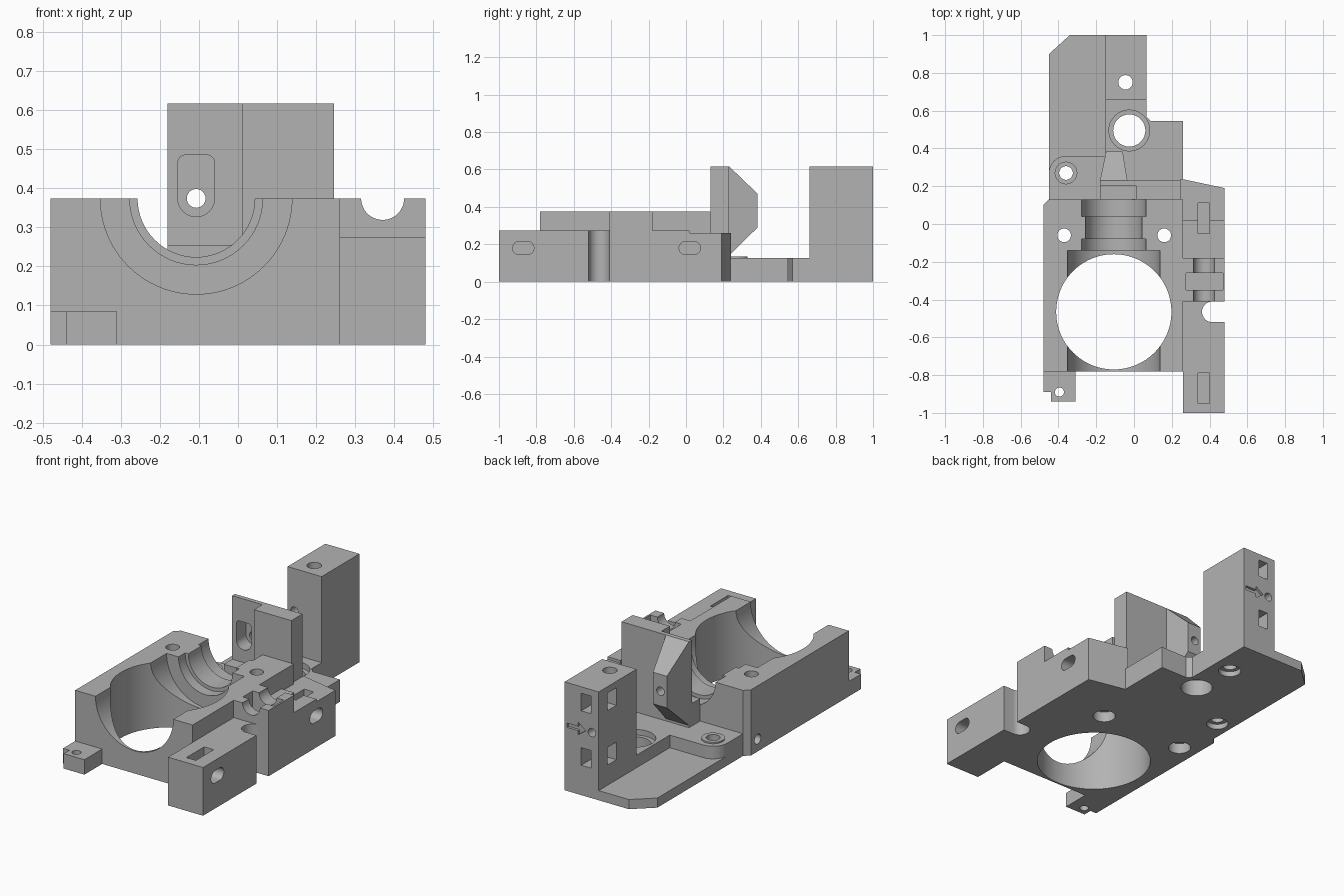
import bpy, bmesh
from math import sin, cos, pi, radians
from mathutils import Vector

cube = bpy.data.objects.get("Cube")
if cube:
    bpy.data.objects.remove(cube, do_unlink=True)

grey = bpy.data.materials.new("matte grey")
grey.use_nodes = True
grey.diffuse_color = (0.45, 0.45, 0.45, 1)
grey.node_tree.nodes["Principled BSDF"].inputs["Base Color"].default_value = (0.45, 0.45, 0.45, 1)


def make(name, bm):
    bmesh.ops.recalc_face_normals(bm, faces=bm.faces)
    mesh = bpy.data.meshes.new(name)
    bm.to_mesh(mesh)
    bm.free()
    mesh.materials.append(grey)
    ob = bpy.data.objects.new(name, mesh)
    bpy.context.collection.objects.link(ob)
    return ob


def prism(name, pts, lo, hi, axis="z"):
    """Extrude a flat outline along an axis."""
    place = {"x": lambda a, b, h: (h, a, b),
             "y": lambda a, b, h: (a, h, b),
             "z": lambda a, b, h: (a, b, h)}[axis]
    bm = bmesh.new()
    ends = [[bm.verts.new(place(a, b, h)) for a, b in pts] for h in (lo, hi)]
    for ring in ends:
        bm.faces.new(ring)
    n = len(pts)
    for i in range(n):
        j = (i + 1) % n
        bm.faces.new((ends[0][i], ends[0][j], ends[1][j], ends[1][i]))
    return make(name, bm)


def arc(cx, cy, r, start=0, end=360, n=16):
    return [(cx + r * cos(radians(start + (end - start) * i / n)),
             cy + r * sin(radians(start + (end - start) * i / n))) for i in range(n + 1)]


def box(name, x, y, z):
    return prism(name, [(x[0], y[0]), (x[1], y[0]), (x[1], y[1]), (x[0], y[1])], *z)


def rod(cx, cy, r, lo, hi, axis="z", n=48):
    return prism("cutter", arc(cx, cy, r, n=n)[:-1], lo, hi, axis)


def block(x, y, z):
    return box("cutter", x, y, z)


def cut(part, *cutters):
    """Subtract the cutters, bake the result, then remove the cutters."""
    for c in cutters:
        c.hide_render = True
        m = part.modifiers.new("cut", "BOOLEAN")
        m.operation, m.solver, m.object = "DIFFERENCE", "EXACT", c
    dg = bpy.context.evaluated_depsgraph_get()
    mesh = bpy.data.meshes.new_from_object(part.evaluated_get(dg))
    part.modifiers.clear()
    part.data = mesh
    for c in cutters:
        bpy.data.objects.remove(c, do_unlink=True)


parts = []


def add(ob, *cutters):
    if cutters:
        cut(ob, *cutters)
    parts.append(ob)


# Main body: vertical bore, stepped cradle along y, bolt holes
BX, TOP = -0.107, 0.374
body = prism("main_body", [(-.48, -.78), (.26, -.78), (.26, .13), (-.45, .13), (-.48, .10)], 0, TOP)
cutters = [rod(BX, -.465, .305, -.1, .6, n=96),
           rod(BX, TOP, .245, -.9, -.14, "y", 96),
           rod(BX, TOP, .15, -.2, .2, "y", 64),
           rod(BX, TOP, .17, -.2, -.08, "y", 64),
           rod(BX, TOP, .17, .04, .2, "y", 64),
           rod(.04, .07, .028, -.6, -.38, "x", 24)]
for x in (-.37, .16):
    cutters += [rod(x, -.06, .036, -.1, .6), rod(x, -.06, .06, -.1, .06)]
add(body, *cutters)

# Front tab with a small hole
add(prism("front_tab", [(-.48, -.78), (-.48, -.89), (-.44, -.89), (-.44, -.94), (-.31, -.94), (-.31, -.78)], 0, .085),
    rod(-.395, -.89, .024, -.1, .2))


# Side blocks with nut pockets and oval bolt slots
def oval(y):
    pts = arc(y + .022, .18, .035, -90, 90) + arc(y - .022, .18, .035, 90, 270)
    return prism("cutter", pts, .30, .6, "x")


def nut_slot(y):
    return block((.34, .40), (y - .08, y + .08), (.12, .5))


notch = [(.6, -.52)] + arc(.415, -.465, .055, 270, 90) + [(.6, -.41)]
add(box("front_side_block", (.26, .48), (-1, -.41), (0, .275)),
    prism("cutter", notch, -.1, .5), oval(-.87), nut_slot(-.87))
add(box("middle_side_block", (.26, .48), (-.41, -.18), (0, TOP)),
    rod(.37, TOP, .055, -.5, 0, "y"), block((.275, .47), (-.35, -.26), (.26, .5)))
add(box("rear_side_block", (.26, .48), (-.18, .02), (0, .275)), oval(.02), nut_slot(.03))
add(prism("rear_side_corner", [(.245, .13), (.26, .13), (.26, .02), (.48, .02), (.48, .19), (.245, .24)], 0, .26),
    oval(.02), nut_slot(.03))


# Back plate: thin base and raised deck
def plate_holes():
    return [rod(-.025, .495, .085, -.1, .4, n=64), rod(-.36, .27, .036, -.1, .4),
            rod(-.36, .27, .058, -.1, .03), rod(-.045, .75, .038, -.1, .9)]


right_edge = [(.065, .57), (.09, .545), (.26, .545), (.26, .13)]
add(prism("plate_base", [(-.45, .13), (-.45, .9), (-.34, 1), (.065, 1)] + right_edge, 0, .055),
    *plate_holes(), rod(-.045, .75, .06, -.1, .03))
add(prism("plate_deck", [(-.45, .13)] + arc(-.36, .27, .09, 180, 90)
          + [(-.15, .36), (-.15, .66), (.065, .66)] + right_edge, .055, .127),
    *plate_holes(), rod(-.025, .495, .108, .095, .2))
add(prism("bolt_boss", arc(-.36, .27, .06, n=32)[:-1], .12, .135), rod(-.36, .27, .036, -.1, .4))


# Upright wall with a shallow recess, and its tapered gusset
def wall_slot():
    pts = arc(BX, TOP, .047, 180, 360) + arc(BX + .027, .465, .02, 0, 90, 6) + arc(BX - .027, .465, .02, 90, 180, 6)
    return [prism("cutter", pts, .1, .29, "y"), rod(BX, TOP, .024, .1, .5, "y", 24)]


add(box("upright_wall", (-.18, .245), (.13, .23), (.127, .617)),
    block((-.3, .01), (.05, .205), (.255, .8)), *wall_slot())
bm = bmesh.new()
for y, xs, zs in ((.23, (-.18, -.035), (.14, .617)), (.383, (-.148, -.06), (.29, .47))):
    for x in xs:
        for z in zs:
            bm.verts.new((x, y, z))
bmesh.ops.convex_hull(bm, input=bm.verts)
bmesh.ops.dissolve_limit(bm, angle_limit=.01, verts=bm.verts, edges=bm.edges)
add(make("wall_gusset", bm), *wall_slot())

# Rear tower with bolt holes, nut windows and an engraved arrow
cutters = [rod(-.045, .75, .038, -.1, .9), rod(BX, TOP, .024, .5, 1.1, "y", 24)]
for z in (.22, .53):
    cutters += [block((-.1, -.04), (.9, 1.1), (z - .05, z + .05)),
                block((-.3, -.06), (.84, .92), (z - .05, z + .05))]
arrow = [(.05, -.012), (-.02, -.012), (-.02, -.035), (-.07, 0), (-.02, .035), (-.02, .012), (.05, .012)]
cutters.append(prism("cutter", [(x, TOP + z) for x, z in arrow], .985, 1.1, "y"))
add(box("rear_tower", (-.15, .065), (.66, 1), (.055, .617)), *cutters)

# Smooth the round surfaces, keep the edges crisp
bpy.ops.object.select_all(action="DESELECT")
for ob in parts:
    ob.select_set(True)
bpy.context.view_layer.objects.active = parts[0]
bpy.ops.object.shade_smooth_by_angle(angle=radians(30))
